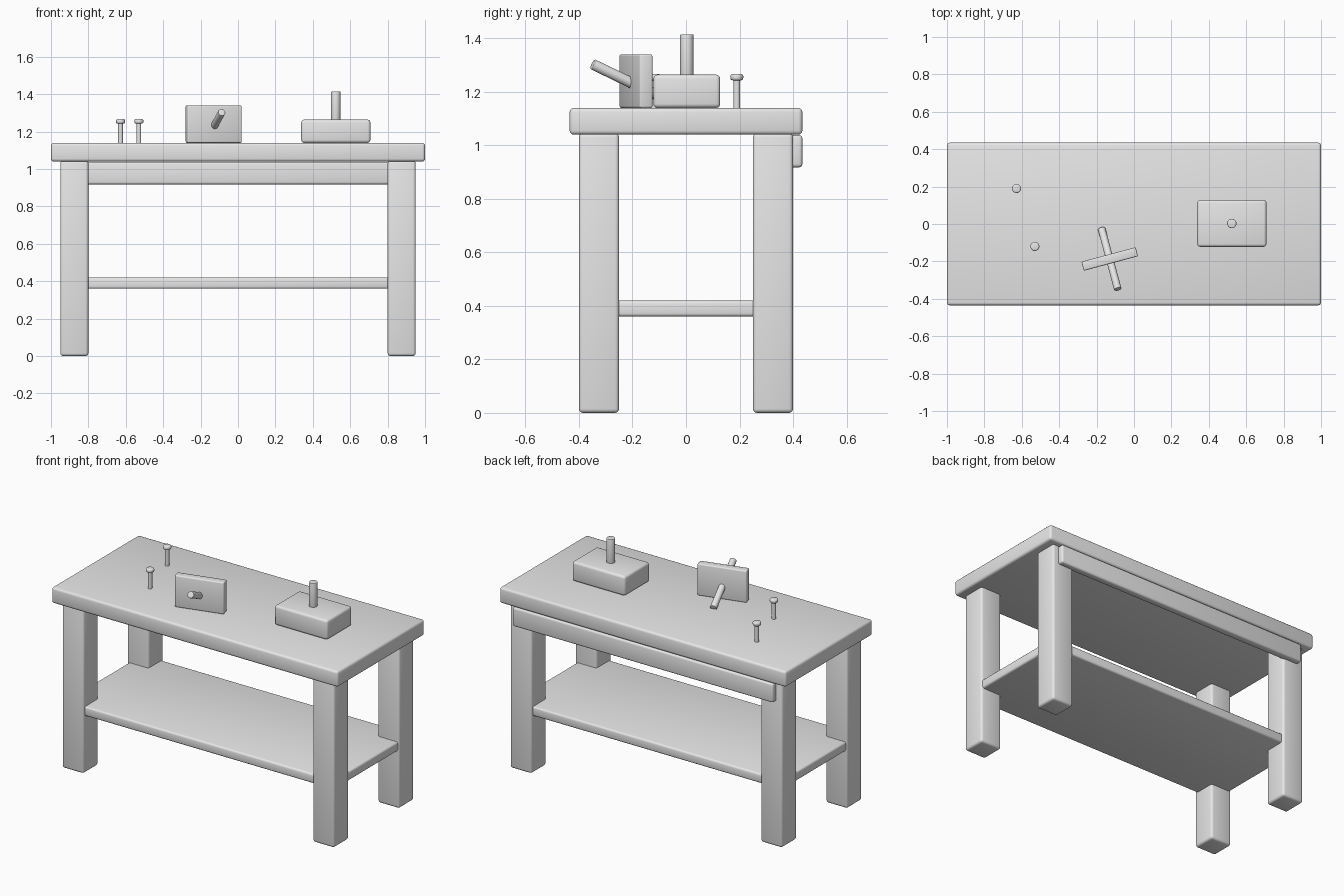
import bpy, math
from mathutils import Vector

if "Cube" in bpy.data.objects:
    bpy.data.objects.remove(bpy.data.objects["Cube"])

grey = bpy.data.materials.new("plain grey")
grey.diffuse_color = (0.8, 0.8, 0.8, 1)
grey.use_nodes = True
grey.node_tree.nodes["Principled BSDF"].inputs["Base Color"].default_value = grey.diffuse_color


def finish(obj, name, bevel=0.0):
    obj.name = name
    obj.data.materials.append(grey)
    if bevel:
        mod = obj.modifiers.new("rounded edges", 'BEVEL')
        mod.width = bevel
        mod.segments = 3
        mod.limit_method = 'ANGLE'
        mod.angle_limit = math.radians(40)
        bpy.ops.object.modifier_apply(modifier=mod.name)
    bpy.ops.object.shade_smooth_by_angle(angle=math.radians(35))
    return obj


def box(name, lo, hi, bevel, turn=0.0):
    lo, hi = Vector(lo), Vector(hi)
    bpy.ops.mesh.primitive_cube_add(size=1, location=(lo + hi) / 2)
    obj = bpy.context.object
    obj.scale = hi - lo
    bpy.ops.object.transform_apply(location=False, rotation=False, scale=True)
    obj.rotation_euler.z = turn
    return finish(obj, name, bevel)


def rod(name, start, end, radius, bevel=0.0):
    start, end = Vector(start), Vector(end)
    axis = end - start
    bpy.ops.mesh.primitive_cylinder_add(vertices=32, radius=radius, depth=axis.length,
                                        location=(start + end) / 2)
    obj = bpy.context.object
    obj.rotation_euler = axis.to_track_quat('Z', 'Y').to_euler()
    return finish(obj, name, bevel)


# Table: top, legs, lower shelf, back rail
TOP = 1.14
box("table_top", (-1, -0.435, 1.04), (1, 0.435, TOP), 0.015)
for sx, side in ((-1, "left"), (1, "right")):
    for sy, end in ((-1, "front"), (1, "back")):
        cx, cy = sx * 0.875, sy * 0.325
        box(f"{end}_{side}_leg", (cx - 0.075, cy - 0.075, 0),
            (cx + 0.075, cy + 0.075, 1.045), 0.015)
box("lower_shelf", (-0.94, -0.385, 0.36), (0.94, 0.385, 0.42), 0.012)
box("back_rail", (-0.91, 0.385, 0.918), (0.91, 0.435, 1.038), 0.012)

# Block with upright peg
box("block", (0.338, -0.122, TOP), (0.708, 0.128, 1.264), 0.015)
rod("block_peg", (0.523, 0.003, 1.25), (0.523, 0.003, 1.415), 0.025, 0.004)

# Turned plate with a tilted handle through it
turn = math.radians(15)
centre = Vector((-0.13, -0.187, 1.24))
half = Vector((0.15, 0.025, 0.1))
box("upright_plate", centre - half, centre + half, 0.007, turn)
tilt = math.radians(25)
axis = Vector((math.sin(turn) * math.cos(tilt), -math.cos(turn) * math.cos(tilt),
               math.sin(tilt))) * 0.185
mid = Vector((-0.13, -0.187, 1.225))
rod("plate_handle", mid - axis, mid + axis, 0.02, 0.003)

# Two standing nails with flat round heads
for i, (x, y) in enumerate(((-0.628, 0.19), (-0.53, -0.12)), 1):
    rod(f"nail_shaft_{i}", (x, y, TOP), (x, y, 1.25), 0.0125)
    rod(f"nail_head_{i}", (x, y, 1.243), (x, y, 1.267), 0.024, 0.008)
